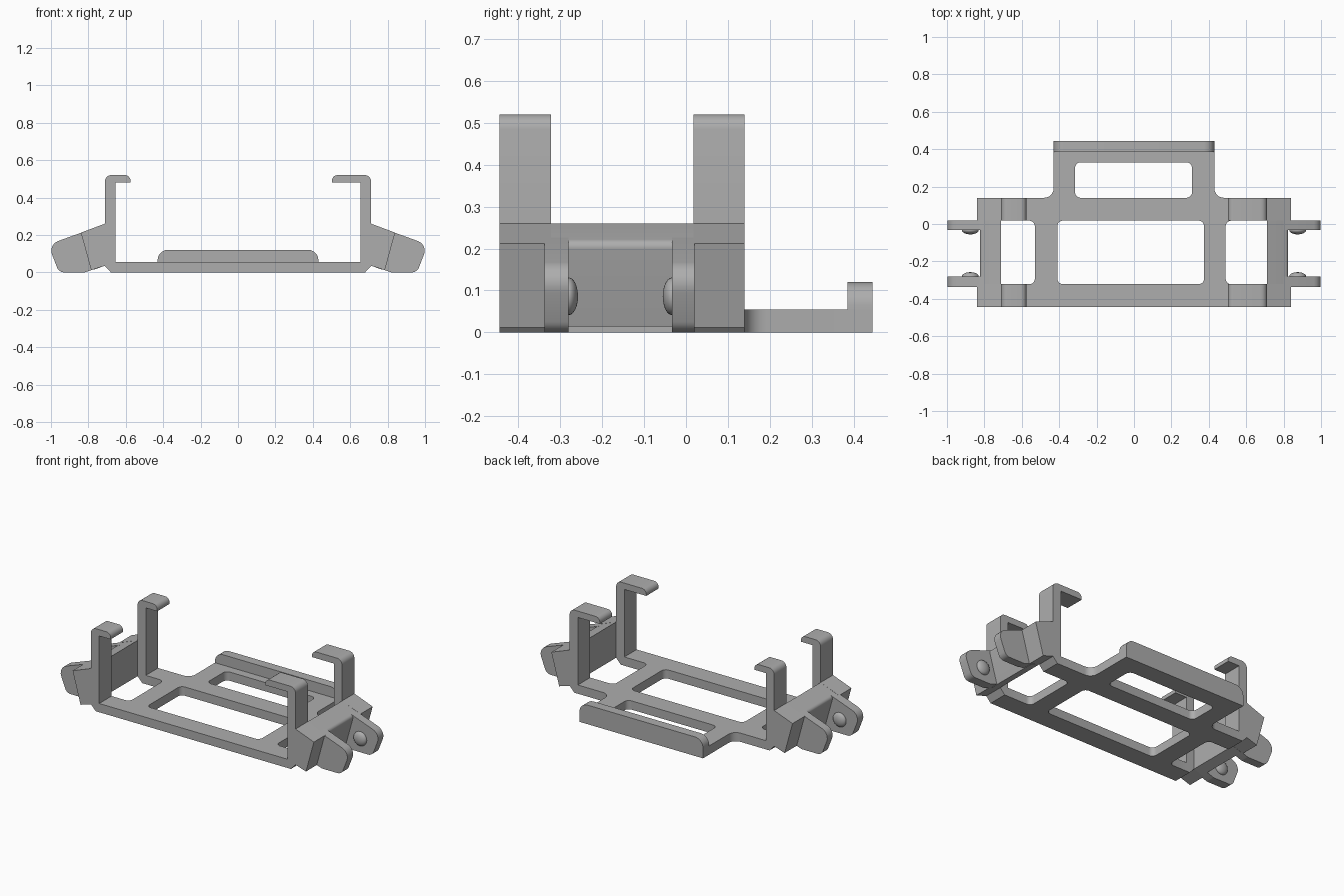
import bpy, bmesh, math
from mathutils import Vector, Matrix

if "Cube" in bpy.data.objects:
    bpy.data.objects.remove(bpy.data.objects["Cube"])

grey = bpy.data.materials.new("plain grey")
grey.diffuse_color = (0.42, 0.42, 0.42, 1)
grey.use_nodes = True
grey.node_tree.nodes["Principled BSDF"].inputs["Base Color"].default_value = grey.diffuse_color


def rounded(points, steps=6):
    """Points are (u, v) or (u, v, corner radius)."""
    out = []
    for i, p in enumerate(points):
        c = Vector(p[:2])
        if len(p) == 2:
            out.append(c)
            continue
        a = (Vector(points[i - 1][:2]) - c).normalized()
        b = (Vector(points[(i + 1) % len(points)][:2]) - c).normalized()
        half = a.angle(b) / 2
        centre = c + (a + b).normalized() * (p[2] / math.sin(half))
        s = c + a * (p[2] / math.tan(half)) - centre
        e = c + b * (p[2] / math.tan(half)) - centre
        turn = math.atan2(s.x * e.y - s.y * e.x, s.dot(e))
        for k in range(steps + 1):
            t = turn * k / steps
            out.append(centre + Vector((s.x * math.cos(t) - s.y * math.sin(t),
                                        s.x * math.sin(t) + s.y * math.cos(t))))
    return out


def prism(name, loops, lo, hi, upright=True):
    """Extrude outlines (later loops are holes) along y if upright, else along z."""
    cu = bpy.data.curves.new(name, 'CURVE')
    cu.dimensions, cu.fill_mode, cu.extrude = '2D', 'BOTH', (hi - lo) / 2
    for loop in loops:
        pts = rounded(loop)
        sp = cu.splines.new('POLY')
        sp.points.add(len(pts) - 1)
        for q, p in zip(sp.points, pts):
            q.co = (p.x, p.y, 0, 1)
        sp.use_cyclic_u = True
    tmp = bpy.data.objects.new(name, cu)
    bpy.context.collection.objects.link(tmp)
    bpy.context.view_layer.update()
    me = bpy.data.meshes.new_from_object(tmp.evaluated_get(bpy.context.evaluated_depsgraph_get()))
    bpy.data.objects.remove(tmp)
    mid = (lo + hi) / 2
    mat = (Matrix.Translation((0, mid, 0)) @ Matrix.Rotation(math.pi / 2, 4, 'X')
           if upright else Matrix.Translation((0, 0, mid)))
    bm = bmesh.new()
    bm.from_mesh(me)
    bm.transform(mat)
    bmesh.ops.remove_doubles(bm, verts=bm.verts, dist=1e-4)
    bmesh.ops.recalc_face_normals(bm, faces=bm.faces)
    bm.to_mesh(me)
    bm.free()
    return finish(name, me)


def finish(name, me):
    me.materials.clear()
    me.materials.append(grey)
    ob = bpy.data.objects.new(name, me)
    bpy.context.collection.objects.link(ob)
    bpy.ops.object.select_all(action='DESELECT')
    ob.select_set(True)
    bpy.context.view_layer.objects.active = ob
    bpy.ops.object.shade_smooth_by_angle(angle=math.radians(30))
    return ob


F, B = -0.445, 0.14           # front and back of the tray
WF, WB = -0.322, 0.018        # front and back of the windows
E = 0.655                     # end of the flat tray

# Tray with open side notches, rear shelf and two windows
tray = [(-E, F), (E, F), (E, WF), (0.49, WF, 0.03), (0.49, WB, 0.03), (E, WB), (E, B),
        (0.43, B, 0.05), (0.43, 0.445), (-0.43, 0.445), (-0.43, B, 0.05), (-E, B),
        (-E, WB), (-0.53, WB, 0.03), (-0.53, WF, 0.03), (-E, WF)]
main_window = [(-0.41, WF, 0.03), (0.375, WF, 0.03), (0.375, WB, 0.03), (-0.41, WB, 0.03)]
rear_window = [(-0.315, B, 0.03), (0.31, B, 0.03), (0.31, 0.33, 0.03), (-0.315, 0.33, 0.03)]
prism("tray", [tray, main_window, rear_window], 0, 0.055, upright=False)

# Rear lip with rounded ends
prism("rear_lip", [[(-0.43, 0.05), (0.43, 0.05), (0.43, 0.12, 0.055), (-0.43, 0.12, 0.055)]],
      0.385, 0.445)

for side, s, tip in (("left", -1, 0.575), ("right", 1, 0.502)):
    def flip(points):
        return [(s * p[0], *p[1:]) for p in points]

    # Corner blocks with upright and hook in one profile
    clip = flip([(E, 0), (0.68, 0), (0.712, 0.035), (0.785, 0.012), (0.84, 0.212),
                 (0.712, 0.26), (0.712, 0.52, 0.035), (tip, 0.52, 0.03), (tip, 0.48), (E, 0.48)])
    prism(side + "_front_clip", [clip], F, WF)
    prism(side + "_back_clip", [clip], WB, B)

    # Wall between the clips, stepped back between the arms
    wall = flip([(0.712, 0.035), (0.772, 0.014), (0.828, 0.215, 0.02), (0.712, 0.26)])
    prism(side + "_wall", [wall], WF, WB)

    # Hinge arms and the round bumps on their inner faces
    arm = flip([(0.75, 0.025), (0.785, 0.012), (0.82, 0, 0.02), (0.957, 0, 0.04),
                (1.015, 0.148, 0.055), (0.8, 0.226)])
    for end, lo, hi, face in (("front", -0.338, -0.28, -0.28), ("back", -0.033, 0.02, -0.033)):
        prism(f"{side}_{end}_arm", [arm], lo, hi)
        me = bpy.data.meshes.new("bump")
        bm = bmesh.new()
        bmesh.ops.create_uvsphere(bm, u_segments=24, v_segments=12, radius=0.045,
                                  matrix=Matrix.Translation((s * 0.875, face, 0.086))
                                  @ Matrix.Diagonal((1, 0.5, 1, 1))
                                  @ Matrix.Rotation(math.pi / 2, 4, 'X'))
        bm.to_mesh(me)
        bm.free()
        finish(f"{side}_{end}_bump", me)
